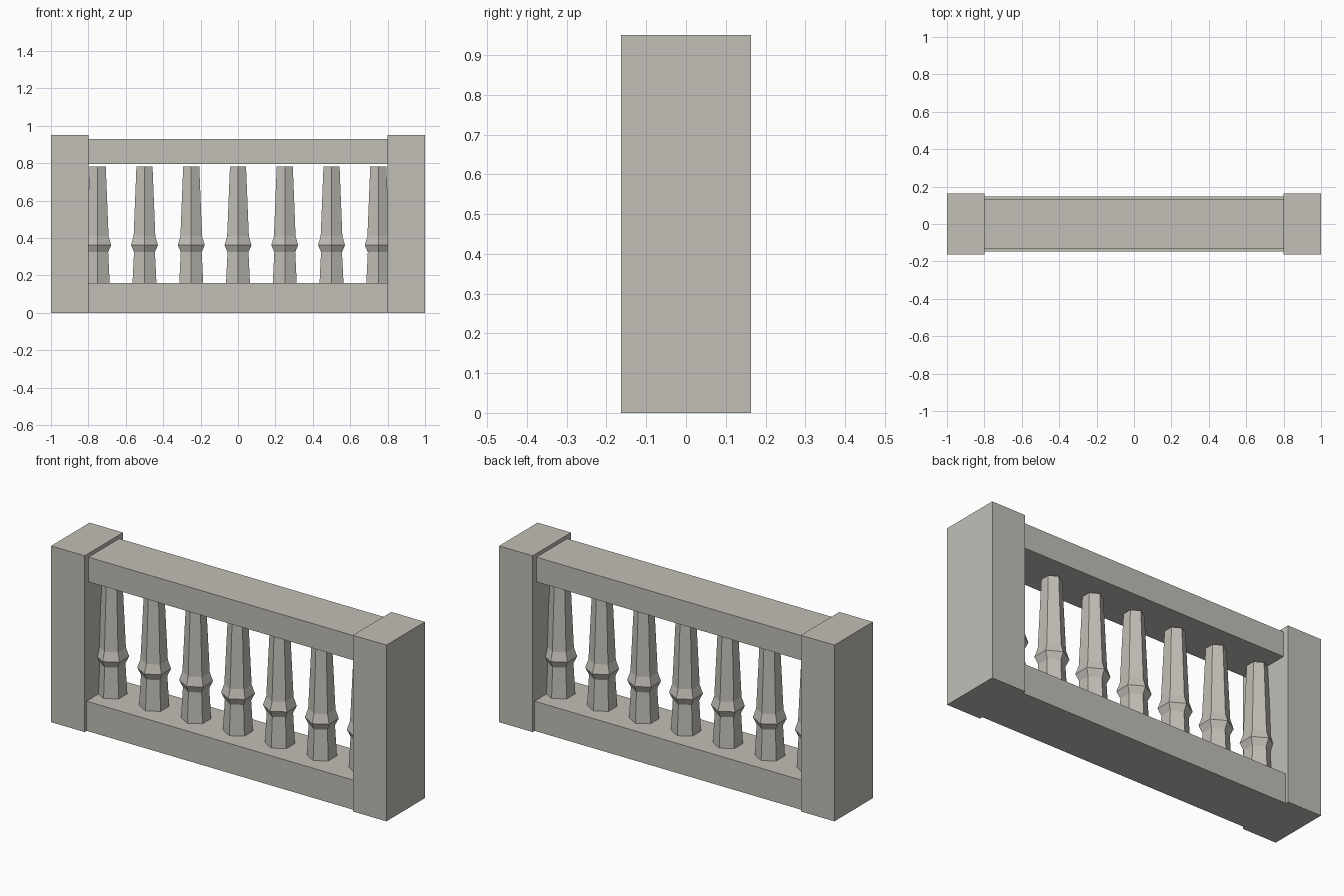
import bpy
import bmesh
from math import cos, sin, pi

cube = bpy.data.objects.get("Cube")
if cube:
    bpy.data.objects.remove(cube, do_unlink=True)

# Single stone colour
STONE = (0.54, 0.52, 0.475, 1.0)
stone = bpy.data.materials.new("warm grey stone")
stone.use_nodes = True
stone.diffuse_color = STONE
stone.node_tree.nodes["Principled BSDF"].inputs["Base Color"].default_value = STONE


def add_object(name, bm):
    bmesh.ops.recalc_face_normals(bm, faces=bm.faces)
    mesh = bpy.data.meshes.new(name)
    bm.to_mesh(mesh)
    bm.free()
    mesh.materials.append(stone)
    obj = bpy.data.objects.new(name, mesh)
    bpy.context.collection.objects.link(obj)
    return obj


def add_box(name, x, half_depth, z):
    bm = bmesh.new()
    bmesh.ops.create_cube(bm, size=1)
    for v in bm.verts:
        v.co.x = x[v.co.x > 0]
        v.co.y = half_depth if v.co.y > 0 else -half_depth
        v.co.z = z[v.co.z > 0]
    return add_object(name, bm)


def add_baluster(name, x, profile, sides=6):
    # Stacked hexagonal rings with a corner towards the front
    bm = bmesh.new()
    rings = []
    for half_width, z in profile:
        r = half_width / cos(pi / sides)
        angles = [pi / 2 + 2 * pi * i / sides for i in range(sides)]
        rings.append([bm.verts.new((x + r * cos(a), r * sin(a), z)) for a in angles])
    for low, high in zip(rings, rings[1:]):
        for i in range(sides):
            j = (i + 1) % sides
            bm.faces.new((low[i], low[j], high[j], high[i]))
    bm.faces.new(rings[0][::-1])
    bm.faces.new(rings[-1])
    return add_object(name, bm)


# End posts
add_box("right_post", (-1.0, -0.8), 0.164, (0, 0.95))
add_box("left_post", (0.8, 1.0), 0.164, (0, 0.95))

# Rails between the posts
add_box("bottom_rail", (-0.8, 0.8), 0.147, (0, 0.16))
add_box("top_rail", (-0.8, 0.8), 0.131, (0.797, 0.93))

# Row of turned balusters: foot, lower neck, collar, upper neck, top
PROFILE = [(0.064, 0.16), (0.056, 0.325), (0.072, 0.362), (0.058, 0.41), (0.043, 0.783)]
for n in range(7):
    add_baluster(f"baluster_{n + 1}", (n - 3) * 0.25, PROFILE)
